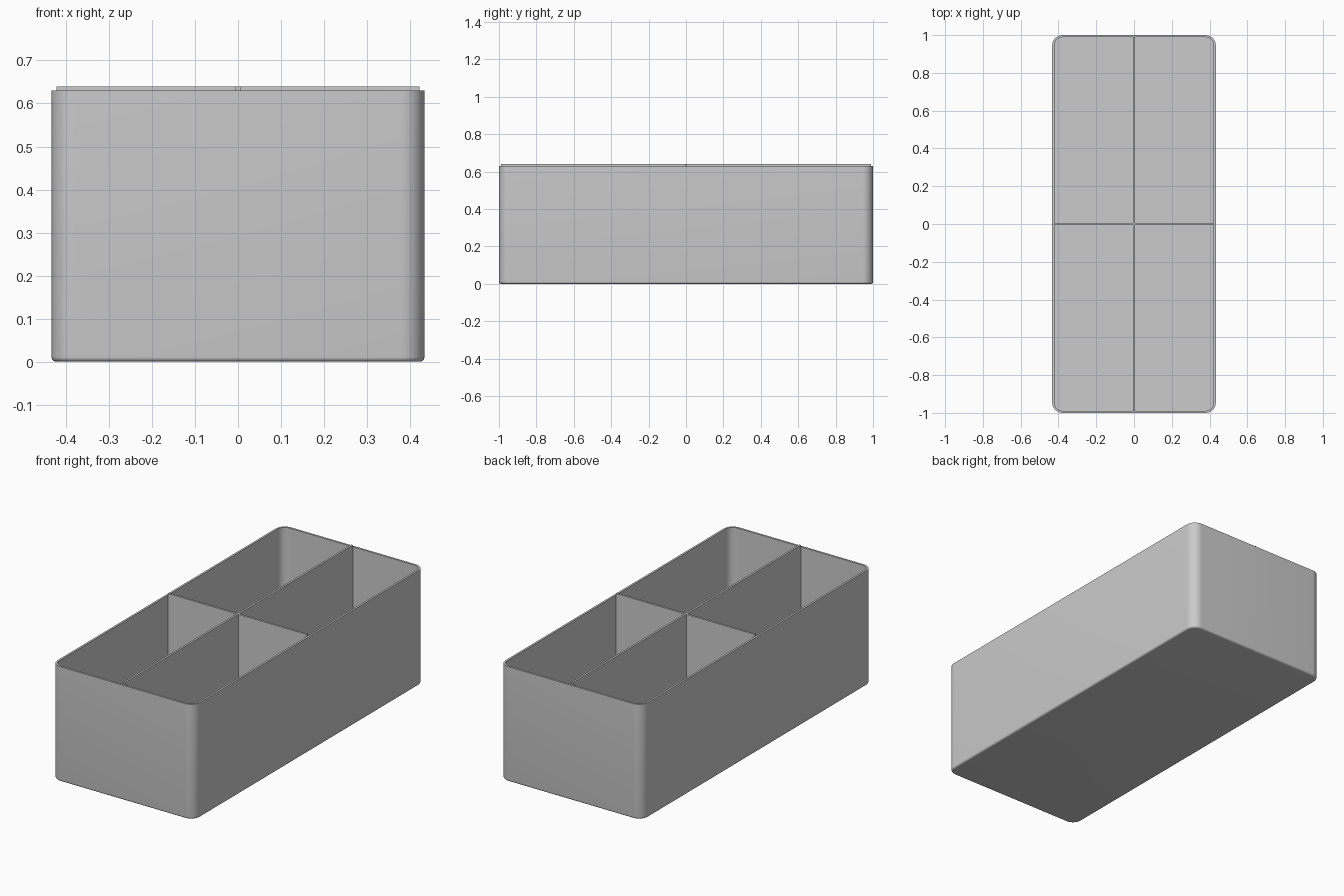
import bpy
import bmesh
from math import sin, cos, pi

cube = bpy.data.objects.get("Cube")
if cube:
    bpy.data.objects.remove(cube, do_unlink=True)

HALF_X, HALF_Y, HEIGHT = 0.433, 1.0, 0.63
WALL, CORNER, FOOT = 0.011, 0.055, 0.011
DIVIDER_TOP = 0.64

grey = bpy.data.materials.new("plain grey")
grey.use_nodes = True
colour = (0.6, 0.6, 0.6, 1)
grey.diffuse_color = colour
grey.node_tree.nodes["Principled BSDF"].inputs["Base Color"].default_value = colour


def add_object(name, bm):
    bmesh.ops.recalc_face_normals(bm, faces=bm.faces)
    mesh = bpy.data.meshes.new(name)
    bm.to_mesh(mesh)
    bm.free()
    mesh.materials.append(grey)
    obj = bpy.data.objects.new(name, mesh)
    bpy.context.collection.objects.link(obj)
    return obj


def rounded_ring(bm, inset, z, steps=10):
    """Rounded rectangle of vertices, drawn in from the outer wall."""
    radius = CORNER - inset
    cx, cy = HALF_X - CORNER, HALF_Y - CORNER
    ring = []
    for quarter, (sx, sy) in enumerate([(1, 1), (-1, 1), (-1, -1), (1, -1)]):
        for i in range(steps + 1):
            a = (quarter + i / steps) * pi / 2
            ring.append(bm.verts.new((sx * cx + radius * cos(a),
                                      sy * cy + radius * sin(a), z)))
    return ring


# Open tray: rounded foot, outer wall, flat rim, inner wall and floor
profile = []
for i in range(6):
    a = i / 5 * pi / 2
    profile.append((FOOT * (1 - sin(a)), FOOT * (1 - cos(a))))
profile += [(0, HEIGHT), (WALL, HEIGHT), (WALL, WALL)]

bm = bmesh.new()
rings = [rounded_ring(bm, inset, z) for inset, z in profile]
for low, high in zip(rings, rings[1:]):
    for i in range(len(low)):
        j = (i + 1) % len(low)
        bm.faces.new((low[i], low[j], high[j], high[i]))
bm.faces.new(rings[0])
bm.faces.new(rings[-1])
tray = add_object("tray", bm)

bpy.ops.object.select_all(action="DESELECT")
bpy.context.view_layer.objects.active = tray
tray.select_set(True)
bpy.ops.object.shade_smooth_by_angle(angle=pi / 6)


# Crossed dividers, standing slightly above the rim
def divider(name, size_x, size_y):
    bm = bmesh.new()
    bmesh.ops.create_cube(bm, size=1)
    bmesh.ops.scale(bm, verts=bm.verts, vec=(size_x, size_y, DIVIDER_TOP - WALL))
    bmesh.ops.translate(bm, verts=bm.verts, vec=(0, 0, (DIVIDER_TOP + WALL) / 2))
    return add_object(name, bm)


divider("long_divider", WALL, 2 * (HALF_Y - WALL))
divider("cross_divider", 2 * (HALF_X - WALL), WALL)
